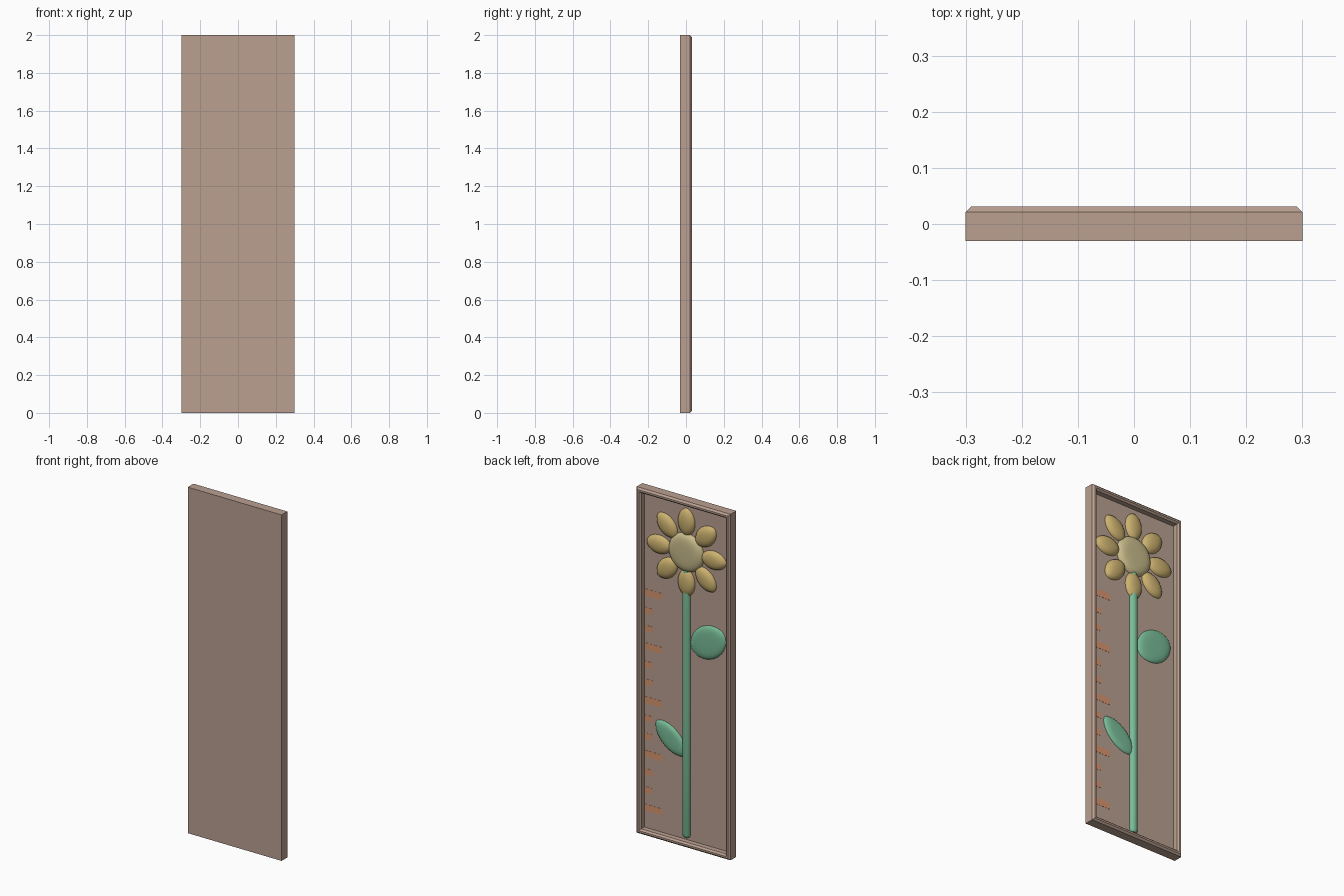
import bpy, bmesh, math
from mathutils import Vector

if "Cube" in bpy.data.objects:
    bpy.data.objects.remove(bpy.data.objects["Cube"])

PANEL_Y = -0.007


def material(name, rgb):
    m = bpy.data.materials.new(name)
    m.diffuse_color = (*rgb, 1)
    m.use_nodes = True
    m.node_tree.nodes["Principled BSDF"].inputs["Base Color"].default_value = m.diffuse_color
    return m


WOOD = material("wood", (0.49, 0.35, 0.28))
ORANGE = material("orange_paint", (0.68, 0.30, 0.16))
GREEN = material("leaf_green", (0.19, 0.50, 0.31))
GOLD = material("petal_gold", (0.60, 0.44, 0.16))
CREAM = material("centre_cream", (0.58, 0.50, 0.26))


def loft(name, rings, mat, smooth=None):
    """Skin a list of equal-length point rings and cap both ends."""
    bm = bmesh.new()
    loops = [[bm.verts.new(p) for p in ring] for ring in rings]
    n = len(loops[0])
    for a, b in zip(loops, loops[1:]):
        for i in range(n):
            j = (i + 1) % n
            bm.faces.new((a[i], a[j], b[j], b[i]))
    bm.faces.new(loops[0][::-1])
    bm.faces.new(loops[-1])
    bmesh.ops.recalc_face_normals(bm, faces=bm.faces)
    mesh = bpy.data.meshes.new(name)
    bm.to_mesh(mesh)
    bm.free()
    obj = bpy.data.objects.new(name, mesh)
    bpy.context.collection.objects.link(obj)
    mesh.materials.append(mat)
    if smooth:
        bpy.ops.object.select_all(action='DESELECT')
        obj.select_set(True)
        bpy.context.view_layer.objects.active = obj
        bpy.ops.object.shade_smooth_by_angle(angle=math.radians(smooth))
    return obj


def rect(x0, x1, z0, z1, y):
    return [(x0, y, z0), (x1, y, z0), (x1, y, z1), (x0, y, z1)]


def pillow(name, cx, cz, length, width, angle, height, mat, point=0.0, flat=1.0):
    """Domed oval on the panel; point sharpens the ends, flat squares the dome."""
    ca, sa = math.cos(angle), math.sin(angle)
    n, rings = 32, []
    for k in range(8):
        th = math.radians(87) * k / 7
        s = math.cos(th) ** flat
        y = PANEL_Y - 0.003 + (height + 0.003) * math.sin(th)
        ring = []
        for i in range(n):
            t = 2 * math.pi * i / n
            u = length * s * math.cos(t)
            v = width * s * math.sin(t) * abs(math.sin(t)) ** point
            ring.append((cx + u * ca - v * sa, y, cz + u * sa + v * ca))
        rings.append(ring)
    return loft(name, rings, mat, 50)


# Framed board: chamfered rim around a recessed back panel
profile = [(0, -0.0305), (0, 0.0215), (0.01, 0.0315), (0.02, 0.0315),
           (0.029, 0.0215), (0.029, PANEL_Y)]
loft("framed_board", [rect(d - 0.3, 0.3 - d, d, 2 - d, y) for d, y in profile], WOOD)

# Height marks, every third one long
for i in range(13):
    z = 0.145 + 0.1037 * i
    x0, h = (0.158, 0.019) if i % 3 == 0 else (0.218, 0.017)
    loft(f"height_mark_{i + 1}",
         [rect(x0, 0.271, z - h, z + h, y) for y in (PANEL_Y - 0.002, PANEL_Y + 0.001)],
         ORANGE)

# Stem: round rod with softened ends
stem = []
for z, r in [(0.045, 0.015), (0.05, 0.021), (0.06, 0.024), (0.8, 0.025),
             (1.5, 0.025), (1.6, 0.02)]:
    stem.append([(r * math.cos(a), PANEL_Y - 0.001 + r * 0.9 * math.sin(a), z)
                 for a in (2 * math.pi * i / 20 for i in range(20))])
loft("stem", stem, GREEN, 40)

# Leaves
pillow("upper_leaf", -0.138, 1.205, 0.125, 0.092, math.radians(180 - 35),
       0.017, GREEN, 0.12, 0.45)
pillow("lower_leaf", 0.1, 0.588, 0.122, 0.064, math.radians(40),
       0.017, GREEN, 0.2, 0.45)

# Flower: eight petals around a domed centre
FZ = 1.69
for i in range(8):
    a = math.radians(45 * i)
    pillow(f"petal_{i + 1}", 0.175 * math.cos(a), FZ + 0.175 * math.sin(a),
           0.08, 0.054, a, 0.027, GOLD, 0.15, 0.8)
pillow("flower_centre", 0, FZ, 0.112, 0.112, 0, 0.029, CREAM, 0, 0.4)
